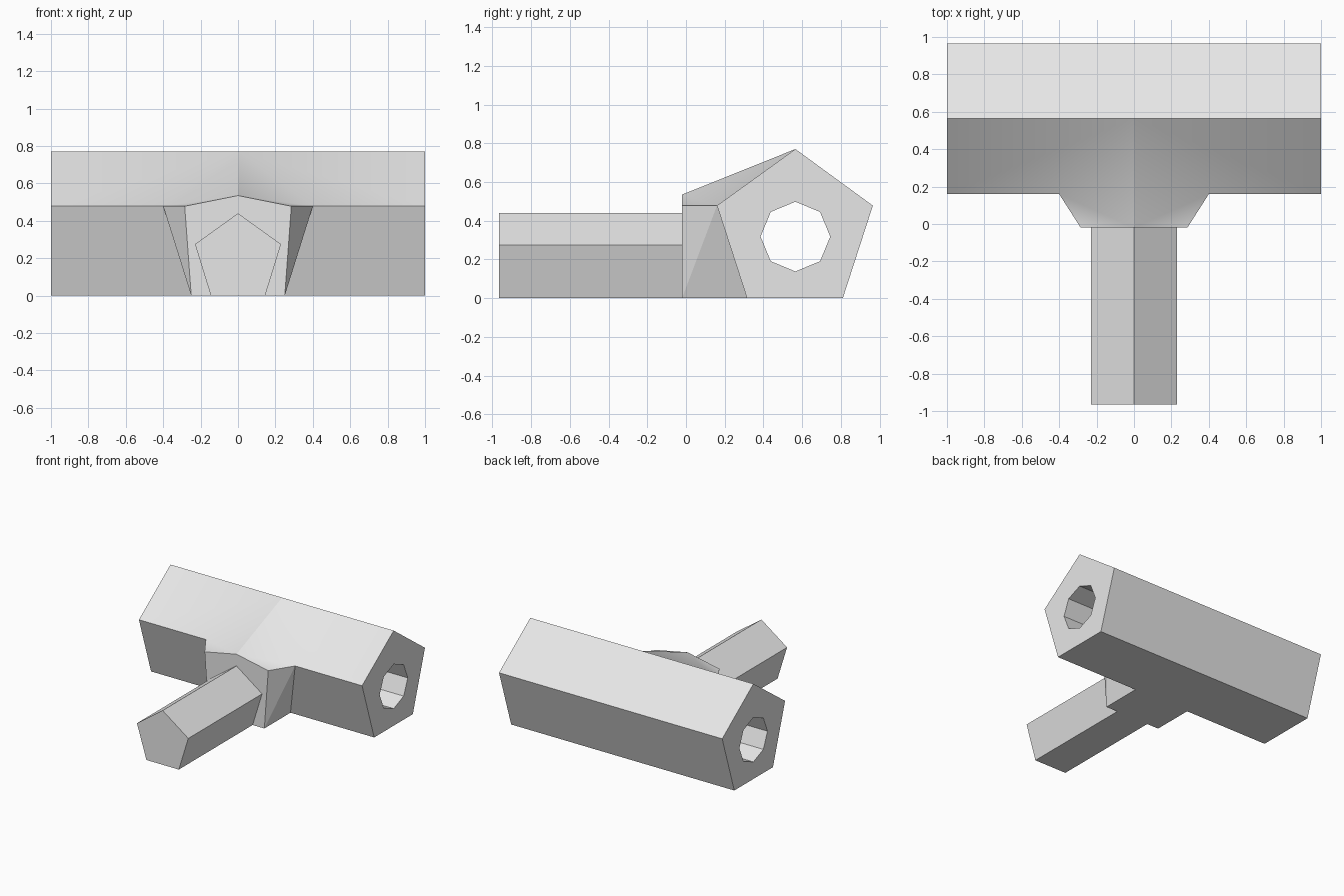
import bpy
import bmesh
from math import pi

cube = bpy.data.objects.get("Cube")
if cube:
    bpy.data.objects.remove(cube)

# Single plain grey
grey = bpy.data.materials.new("light grey")
grey.use_nodes = True
grey.diffuse_color = (0.8, 0.8, 0.8, 1)
grey.node_tree.nodes["Principled BSDF"].inputs["Base Color"].default_value = (0.8, 0.8, 0.8, 1)


def make_object(name, faces):
    """Build a welded mesh from faces given as lists of points."""
    bm = bmesh.new()
    for points in faces:
        bm.faces.new([bm.verts.new(p) for p in points])
    bmesh.ops.remove_doubles(bm, verts=bm.verts[:], dist=0.0005)
    bmesh.ops.recalc_face_normals(bm, faces=bm.faces[:])
    mesh = bpy.data.meshes.new(name)
    bm.to_mesh(mesh)
    bm.free()
    mesh.materials.append(grey)
    obj = bpy.data.objects.new(name, mesh)
    bpy.context.collection.objects.link(obj)
    return obj


def smooth(obj):
    bpy.ops.object.select_all(action='DESELECT')
    obj.select_set(True)
    bpy.context.view_layer.objects.active = obj
    bpy.ops.object.shade_smooth_by_angle(angle=pi / 6)


# Head cross-section (y, z)
ridge, back_top, back_foot = (0.565, 0.77), (0.965, 0.478), (0.81, 0)
front_foot, front_top = (0.315, 0), (0.16, 0.478)
profile = [ridge, back_top, back_foot, front_foot, front_top]
collar_y = -0.02

# Head and flared collar, one half per side
faces = []
for side in (1, -1):
    def at(x, yz):
        return (side * x, *yz)

    peak = at(0, (collar_y, 0.535))
    corner = at(0.285, (collar_y, 0.478))
    foot = at(0.25, (collar_y, 0))
    mid_foot = at(0, (collar_y, 0))
    wing, root = at(0.4, front_top), at(0.25, front_foot)
    apex = at(0, ridge)
    faces += [
        [at(1, p) for p in profile],
        [apex, at(1, ridge), at(1, back_top), at(0, back_top)],
        [at(0, back_top), at(1, back_top), at(1, back_foot), at(0, back_foot)],
        [at(0, back_foot), at(1, back_foot), at(1, front_foot), root, foot, mid_foot],
        [at(1, front_foot), root, wing, at(1, front_top)],
        [at(1, front_top), wing, apex, at(1, ridge)],
        [peak, corner, wing],
        [peak, wing, apex],
        [corner, foot, wing],
        [foot, root, wing],
        [peak, corner, foot, mid_foot],
    ]
head = make_object("head_with_collar", faces)

# Octagonal bore through the head
bpy.ops.mesh.primitive_cylinder_add(vertices=8, radius=0.18, depth=2.4,
                                    location=(0, 0.565, 0.318), rotation=(0, pi / 2, 0))
cutter = bpy.context.object
cutter.name = "bore_cutter"
cutter.hide_render = True
cutter.data.materials.append(grey)
bore = head.modifiers.new("bore", 'BOOLEAN')
bore.operation = 'DIFFERENCE'
bore.solver = 'EXACT'
bore.object = cutter
bpy.ops.object.select_all(action='DESELECT')
head.select_set(True)
bpy.context.view_layer.objects.active = head
bpy.ops.object.modifier_apply(modifier="bore")
bpy.data.objects.remove(cutter)
smooth(head)

# Pentagonal handle, butted against the collar
section = [(0, 0.44), (0.23, 0.275), (0.145, 0), (-0.145, 0), (-0.23, 0.275)]
tip = [(x, -0.965, z) for x, z in section]
butt = [(x, collar_y, z) for x, z in section]
walls = [[tip[i - 1], tip[i], butt[i], butt[i - 1]] for i in range(5)]
handle = make_object("handle", [tip] + walls)
smooth(handle)
